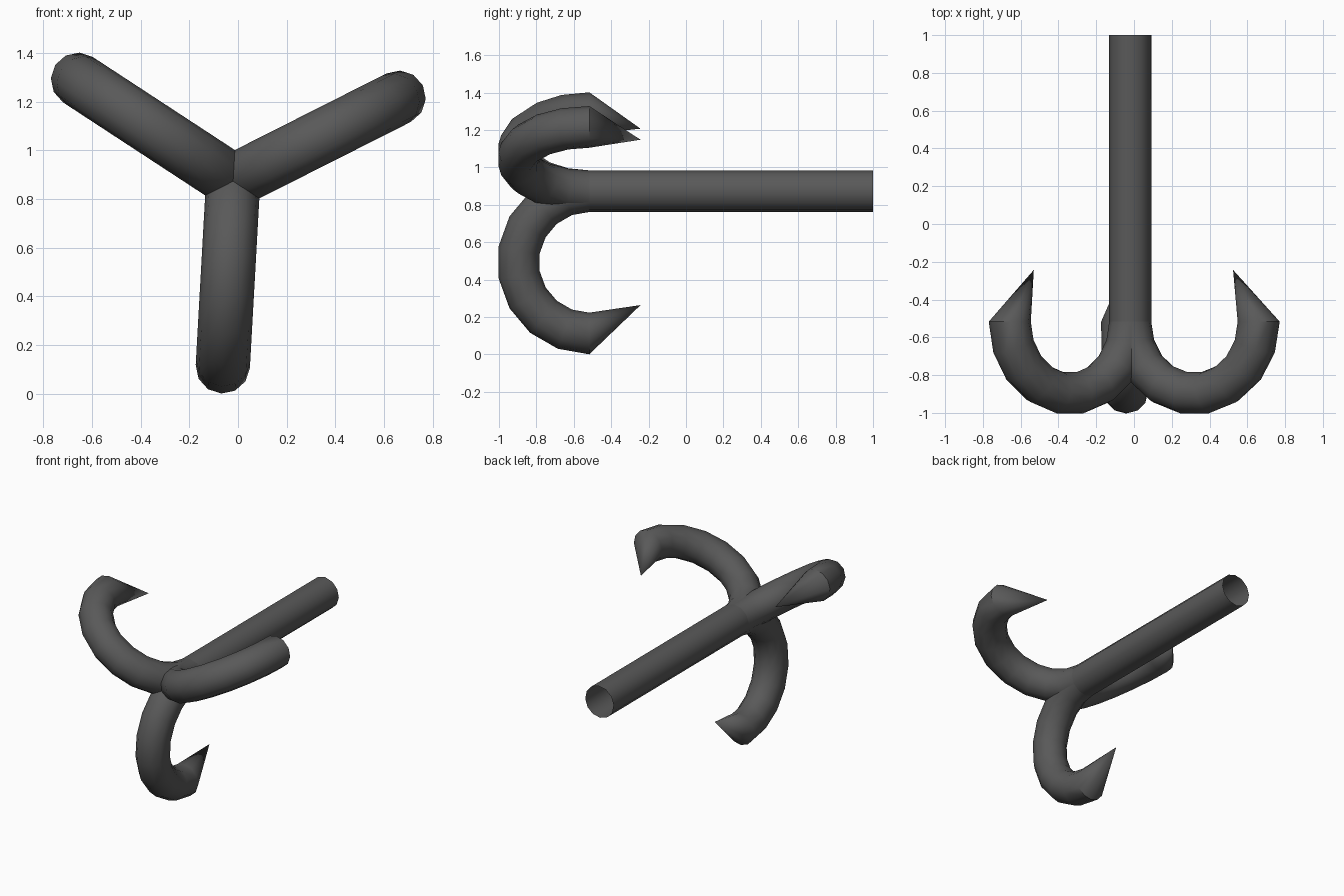
import bpy, bmesh, math
from mathutils import Vector

if "Cube" in bpy.data.objects:
    bpy.data.objects.remove(bpy.data.objects["Cube"])

CX, CZ = -0.02, 0.873        # shaft axis
Y_BEND, Y_END = -0.517, 1.0  # where the bends start, rear end of the shaft
BEND_R, TUBE_R = 0.381, 0.1115
SIDES, STEPS = 12, 9
ANGLES = [math.radians(a) for a in (26.8, 146.8, 266.8)]

steel = bpy.data.materials.new("dark steel")
steel.diffuse_color = (0.1, 0.1, 0.1, 1)
steel.use_nodes = True
steel.node_tree.nodes["Principled BSDF"].inputs["Base Color"].default_value = steel.diffuse_color


def tube(name, angle, frames, tip=None):
    """Sweep a ring through (radial, y, tilt) frames lying in the plane at this angle."""
    out = Vector((math.cos(angle), 0, math.sin(angle)))
    side = Vector((-math.sin(angle), 0, math.cos(angle)))
    origin = Vector((CX, 0, CZ))
    fwd = Vector((0, 1, 0))
    bm = bmesh.new()
    rings = []
    for rad, y, tilt in frames:
        across = out * math.cos(tilt) + fwd * math.sin(tilt)
        centre = origin + out * rad + fwd * y
        rings.append([bm.verts.new(centre + TUBE_R * (
            across * math.cos(math.tau * i / SIDES) + side * math.sin(math.tau * i / SIDES)))
            for i in range(SIDES)])
    for a, b in zip(rings, rings[1:]):
        for i in range(SIDES):
            j = (i + 1) % SIDES
            bm.faces.new((a[i], a[j], b[j], b[i]))
    if tip:
        point = bm.verts.new(origin + out * tip[0] + fwd * tip[1])
        for i in range(SIDES):
            bm.faces.new((rings[-1][i], rings[-1][(i + 1) % SIDES], point))
    mesh = bpy.data.meshes.new(name)
    bm.to_mesh(mesh)
    bm.free()
    mesh.materials.append(steel)
    obj = bpy.data.objects.new(name, mesh)
    bpy.context.collection.objects.link(obj)
    bpy.ops.object.select_all(action='DESELECT')
    obj.select_set(True)
    bpy.context.view_layer.objects.active = obj
    bpy.ops.object.shade_smooth_by_angle(angle=math.radians(35))
    return obj


# Hollow shaft, open at the rear
tube("shaft", ANGLES[0], [(0, Y_END, 0), (0, Y_BEND, 0)])

# Three half-circle hooks ending in points that lean inwards
arc = []
for k in range(STEPS + 1):
    t = math.pi * k / STEPS
    arc.append((BEND_R * (1 - math.cos(t)), Y_BEND - BEND_R * math.sin(t), t))
for name, angle in zip(("hook_right", "hook_left", "hook_lower"), ANGLES):
    tube(name, angle, arc, tip=(0.61, -0.243))
